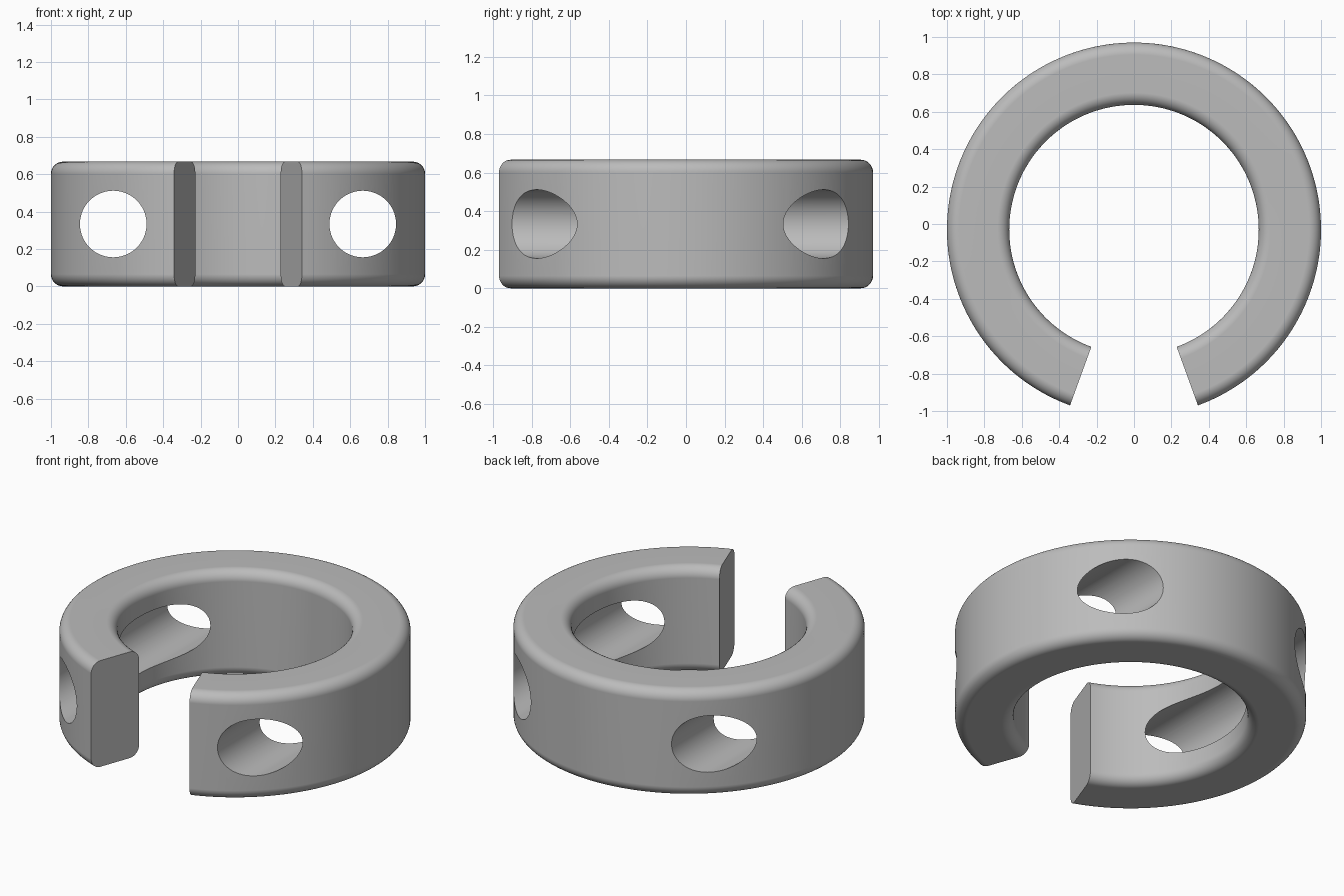
import bpy
import bmesh
from math import sin, cos, pi, radians

default = bpy.data.objects.get("Cube")
if default:
    bpy.data.objects.remove(default, do_unlink=True)

R_IN, R_OUT, HEIGHT, FILLET = 0.667, 1.0, 0.667, 0.065
CENTRE_Y = -0.03
HALF_GAP = radians(20)
SEGMENTS, FILLET_STEPS = 160, 8

grey = bpy.data.materials.new("grey")
grey.use_nodes = True
colour = (0.5, 0.5, 0.5, 1)
grey.diffuse_color = colour
grey.node_tree.nodes["Principled BSDF"].inputs["Base Color"].default_value = colour


def rounded_section():
    """Rounded rectangle as (radius, height) points, counter-clockwise."""
    lo, hi = FILLET, HEIGHT - FILLET
    inner, outer = R_IN + FILLET, R_OUT - FILLET
    corners = [(outer, lo), (outer, hi), (inner, hi), (inner, lo)]
    points = []
    for i, (r, z) in enumerate(corners):
        for s in range(FILLET_STEPS + 1):
            a = (i - 1 + s / FILLET_STEPS) * pi / 2
            points.append((r + FILLET * cos(a), z + FILLET * sin(a)))
    return points


# Open ring: sweep the section from one side of the front gap to the other
section = rounded_section()
bm = bmesh.new()
rings = []
for i in range(SEGMENTS + 1):
    a = -pi / 2 + HALF_GAP + (2 * pi - 2 * HALF_GAP) * i / SEGMENTS
    rings.append([bm.verts.new((r * cos(a), CENTRE_Y + r * sin(a), z))
                  for r, z in section])
n = len(section)
for ring, following in zip(rings, rings[1:]):
    for j in range(n):
        k = (j + 1) % n
        bm.faces.new((ring[j], following[j], following[k], ring[k]))
bm.faces.new(rings[0])
bm.faces.new(rings[-1][::-1])
bmesh.ops.recalc_face_normals(bm, faces=bm.faces)
mesh = bpy.data.meshes.new("split_ring")
bm.to_mesh(mesh)
bm.free()
mesh.materials.append(grey)
ring_body = bpy.data.objects.new("split_ring", mesh)
bpy.context.collection.objects.link(ring_body)

# Round holes bored front to back through each side
for side, x in (("left", R_IN), ("right", -R_IN)):
    bpy.ops.mesh.primitive_cylinder_add(vertices=96, radius=0.178, depth=3,
                                        location=(x, 0, HEIGHT / 2),
                                        rotation=(pi / 2, 0, 0))
    drill = bpy.context.object
    drill.name = side + "_hole_cutter"
    drill.hide_render = True
    drill.data.materials.append(grey)
    cut = ring_body.modifiers.new(side + "_hole", "BOOLEAN")
    cut.operation = "DIFFERENCE"
    cut.solver = "EXACT"
    cut.object = drill
    bpy.context.view_layer.objects.active = ring_body
    bpy.ops.object.modifier_apply(modifier=cut.name)
    bpy.data.objects.remove(drill, do_unlink=True)

# Smooth curved walls, crisp hole rims and gap ends
bpy.ops.object.select_all(action="DESELECT")
ring_body.select_set(True)
bpy.context.view_layer.objects.active = ring_body
bpy.ops.object.shade_smooth_by_angle(angle=radians(30))
weighted = ring_body.modifiers.new("even_shading", "WEIGHTED_NORMAL")
weighted.keep_sharp = True
